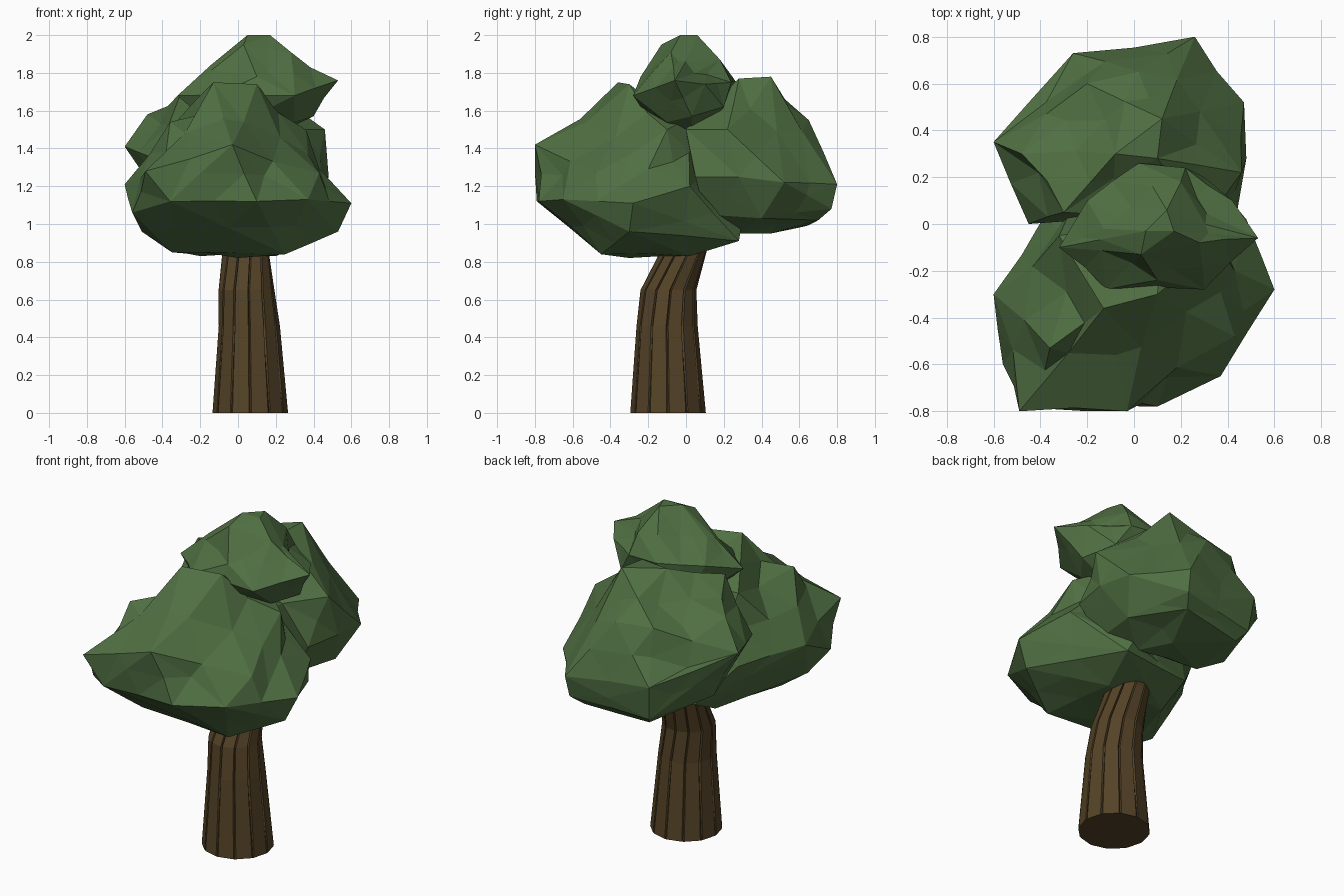
import bpy, bmesh, math, random
from mathutils import Vector

random.seed(11)


def material(name, rgb):
    m = bpy.data.materials.new(name)
    m.diffuse_color = (*rgb, 1)
    return m


LEAF = material("leaf_green", (0.08, 0.16, 0.055))
BARK = material("bark_brown", (0.09, 0.056, 0.02))


def finish(bm, name, mat):
    bmesh.ops.recalc_face_normals(bm, faces=bm.faces[:])
    me = bpy.data.meshes.new(name)
    bm.to_mesh(me)
    bm.free()
    me.materials.append(mat)
    ob = bpy.data.objects.new(name, me)
    bpy.context.collection.objects.link(ob)
    return ob


def leaf_clump(name, points, rough, long_edge):
    """Faceted clump: hull of its outer corners, with long edges broken and dented."""
    bm = bmesh.new()
    for p in points:
        bm.verts.new(p)
    bmesh.ops.convex_hull(bm, input=bm.verts[:])
    bmesh.ops.delete(bm, geom=[v for v in bm.verts if not v.link_faces], context='VERTS')
    centre = sum((Vector(p) for p in points), Vector()) / len(points)
    corners = {tuple(round(c, 4) for c in v.co) for v in bm.verts}
    edges = [e for e in bm.edges if e.calc_length() > long_edge]
    bmesh.ops.subdivide_edges(bm, edges=edges, cuts=1)
    bmesh.ops.triangulate(bm, faces=bm.faces[:])
    for v in bm.verts:
        if tuple(round(c, 4) for c in v.co) not in corners:
            # upper leaves are rougher than the smooth underside
            k = rough * (1.0 if v.co.z > centre.z else 0.2)
            v.co += (centre - v.co).normalized() * random.uniform(-0.15, 1.0) * k
    return finish(bm, name, LEAF)


# Trunk: twelve bark plates split by narrow grooves, leaning back at the top
SIDES = 12
rings = [  # z, centre x, centre y, radius, twist, groove depth
    (0.00, 0.065, -0.095, 0.200, 0.00, 0.000),
    (0.46, 0.060, -0.100, 0.162, 0.00, 0.014),
    (0.65, 0.045, -0.093, 0.148, 0.08, 0.016),
    (0.85, 0.040, -0.015, 0.125, 0.22, 0.016),
    (1.05, 0.040, 0.060, 0.115, 0.30, 0.012),
]
bm = bmesh.new()
loops = []
for z, cx, cy, r, twist, depth in rings:
    loop = []
    for i in range(SIDES):
        a = 2 * math.pi * i / SIDES + twist
        for da, dr in ((-0.035, 0), (0, -depth), (0.035, 0)):
            loop.append(bm.verts.new((cx + (r + dr) * math.cos(a + da),
                                      cy + (r + dr) * math.sin(a + da), z)))
    loops.append(loop)
n = SIDES * 3
for lo, hi in zip(loops, loops[1:]):
    for i in range(n):
        j = (i + 1) % n
        bm.faces.new((lo[i], lo[j], hi[j], hi[i]))
bm.faces.new(loops[0][::-1])
bm.faces.new(loops[-1])
finish(bm, "trunk", BARK)

# Large front clump
leaf_clump("front_foliage", [
    (-.35, -.42, .85), (.25, -.45, .84), (0, -.3, .82), (-.2, 0, .83), (.2, .02, .83),
    (.28, .28, .91), (.25, .29, .97), (-.2, .2, .93), (-.51, -.45, .96), (.53, -.3, .96),
    (-.56, -.6, 1.06), (-.36, -.79, 1.12), (.1, -.78, 1.12), (.37, -.65, 1.13),
    (.6, -.28, 1.11), (.48, .02, 1.2), (-.6, -.3, 1.21), (-.38, .04, 1.15),
    (-.49, -.8, 1.28), (-.03, -.8, 1.42), (.43, -.48, 1.27), (.36, -.1, 1.5),
    (-.36, -.53, 1.54), (-.13, -.36, 1.75), (.1, -.3, 1.74), (-.32, -.05, 1.55),
    (.15, .05, 1.58),
], 0.08, 0.30)

# Back clump
leaf_clump("back_foliage", [
    (-.2, .3, .96), (.2, .26, .95), (.1, .45, .95), (-.2, .64, .99), (.2, .7, 1.02),
    (-.24, .70, 1.04), (.25, .77, 1.08), (.38, .4, 1.03), (-.40, .3, 1.08),
    (.33, .1, 1.05), (.26, .8, 1.21), (-.26, .73, 1.25), (.47, .52, 1.22),
    (.48, .28, 1.25), (.44, .05, 1.25), (-.44, .53, 1.33), (-.6, .35, 1.41),
    (-.45, .0, 1.35), (.46, .22, 1.5), (.3, 0, 1.5), (.02, .65, 1.55),
    (-.2, .6, 1.55), (-.48, .3, 1.58), (-.3, .05, 1.7), (.12, .45, 1.78),
    (.1, .28, 1.77), (-.08, .3, 1.77),
], 0.07, 0.30)

# Small top clump
leaf_clump("top_foliage", [
    (.1, .03, 1.42), (.3, -.1, 1.54), (.4, .03, 1.57), (-.1, -.15, 1.48), (-.1, .15, 1.48),
    (.3, .2, 1.62), (.53, -.06, 1.76), (.42, .1, 1.74), (.3, -.28, 1.68), (-.12, -.28, 1.68),
    (-.32, -.1, 1.68), (-.2, .1, 1.74), (.02, .26, 1.76), (.22, .24, 1.75),
    (.1, -.24, 1.78), (-.13, -.02, 1.85), (.28, -.08, 1.91), (.2, .18, 1.87),
    (.03, -.13, 1.95), (.05, -.03, 2.0), (.17, -.03, 2.0), (.14, .06, 2.0),
], 0.06, 0.24)
